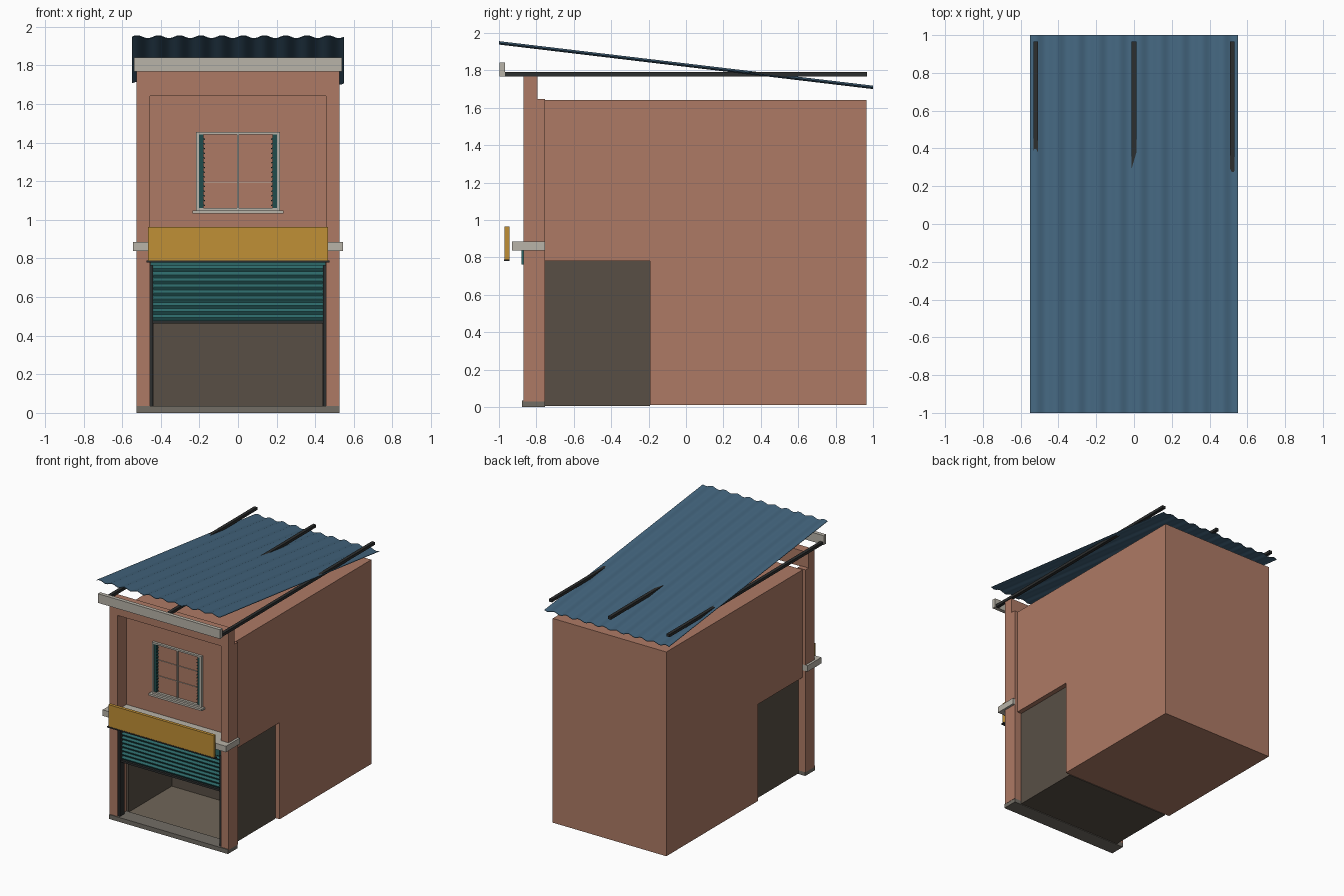
import bpy, bmesh, math

if "Cube" in bpy.data.objects:
    bpy.data.objects.remove(bpy.data.objects["Cube"])


def mat(name, r, g, b):
    m = bpy.data.materials.new(name)
    lin = [((c / 255 + 0.055) / 1.055) ** 2.4 for c in (r, g, b)]
    m.diffuse_color = (*lin, 1)
    m.use_nodes = True
    m.node_tree.nodes["Principled BSDF"].inputs["Base Color"].default_value = m.diffuse_color
    return m


CLAY = mat("terracotta", 174, 122, 101)
STONE = mat("pale_stone", 184, 179, 168)
SLAB = mat("slab_grey", 114, 109, 101)
ROOM = mat("shop_dark", 88, 79, 69)
FLOOR = mat("shop_floor", 112, 102, 88)
METAL = mat("dark_metal", 44, 46, 46)
TEAL = mat("teal", 44, 104, 104)
DEEP = mat("deep_teal", 32, 76, 76)
OCHRE = mat("ochre", 192, 144, 54)
BLUE = mat("roof_blue", 67, 101, 126)


def finish(name, bm, m):
    bmesh.ops.recalc_face_normals(bm, faces=bm.faces)
    me = bpy.data.meshes.new(name)
    bm.to_mesh(me)
    bm.free()
    me.materials.append(m)
    ob = bpy.data.objects.new(name, me)
    bpy.context.collection.objects.link(ob)
    return ob


def add_box(bm, x0, x1, y0, y1, z0, z1):
    vs = bmesh.ops.create_cube(bm, size=1)["verts"]
    for v in vs:
        v.co = ((x0 + x1) / 2 + v.co.x * (x1 - x0),
                (y0 + y1) / 2 + v.co.y * (y1 - y0),
                (z0 + z1) / 2 + v.co.z * (z1 - z0))
    return vs


def boxes(name, m, *specs):
    bm = bmesh.new()
    for s in specs:
        add_box(bm, *s)
    return finish(name, bm, m)


def pair(x0, x1, *rest):
    """The same box on the right and the left."""
    return (x0, x1, *rest), (-x1, -x0, *rest)


def extrude(name, m, points, offset):
    """Closed flat outline swept along an offset vector."""
    bm = bmesh.new()
    f = bm.faces.new([bm.verts.new(p) for p in points])
    r = bmesh.ops.extrude_face_region(bm, geom=[f])
    for v in r["geom"]:
        if isinstance(v, bmesh.types.BMVert):
            v.co.x += offset[0]
            v.co.y += offset[1]
            v.co.z += offset[2]
    return finish(name, bm, m)


# House body: upper storey overhangs the open shop
side = [(-0.755, 0.782), (-0.192, 0.782), (-0.192, 0.01),
        (0.965, 0.01), (0.965, 1.641), (-0.755, 1.641)]
extrude("house_body", CLAY, [(-0.502, y, z) for y, z in side], (1.004, 0, 0))

# Front pillars and parapet
boxes("front_pillars", CLAY, *pair(0.457, 0.527, -0.87, -0.755, 0.03, 1.646))
boxes("parapet", CLAY, (-0.527, 0.527, -0.87, -0.795, 1.641, 1.768))

# Shop room: base, back, sides, ceiling and paler floor
boxes("shop_room", ROOM, (-0.465, 0.465, -0.755, -0.192, 0.005, 0.02),
      (-0.44, 0.44, -0.21, -0.194, 0.02, 0.77),
      (-0.44, 0.44, -0.755, -0.194, 0.77, 0.781),
      *pair(0.438, 0.465, -0.755, -0.192, 0.02, 0.781))
boxes("shop_floor", FLOOR, (-0.438, 0.438, -0.755, -0.21, 0.018, 0.03))
boxes("front_step", SLAB, (-0.525, 0.525, -0.877, -0.755, 0, 0.035))

# Ledge between storeys
boxes("ledge", STONE, (-0.545, 0.545, -0.93, -0.755, 0.838, 0.886))

# Sign board with lower trim
boxes("sign_board", OCHRE, (-0.465, 0.465, -0.97, -0.945, 0.79, 0.964))
boxes("sign_trim", METAL, (-0.475, 0.475, -0.973, -0.945, 0.78, 0.79))

# Roller shutter: housing, ribbed curtain, bottom bar, side rails
boxes("shutter_housing", TEAL, (-0.452, 0.452, -0.88, -0.77, 0.763, 0.838))
n = 9 * 8
wave = [(-0.833 + 0.005 * math.cos(2 * math.pi * i / 8), 0.478 + 0.285 * i / n)
        for i in range(n + 1)]
wave += [(y + 0.008, z) for y, z in reversed(wave)]
curtain = extrude("shutter_curtain", TEAL,
                  [(-0.442, y, z) for y, z in wave], (0.884, 0, 0))
boxes("shutter_bottom_bar", METAL, (-0.442, 0.442, -0.846, -0.82, 0.463, 0.479))
boxes("shutter_rails", METAL, *pair(0.44, 0.458, -0.86, -0.805, 0.035, 0.765))

# Window frame, mullion and sill
boxes("window_frame", STONE, *pair(0.203, 0.218, -0.775, -0.755, 1.048, 1.456),
      (-0.203, 0.203, -0.775, -0.755, 1.443, 1.456),
      (-0.203, 0.203, -0.775, -0.755, 1.048, 1.062))
boxes("window_sill", STONE, (-0.235, 0.235, -0.795, -0.755, 1.032, 1.048))
boxes("window_mullion", STONE, (-0.005, 0.005, -0.768, -0.755, 1.062, 1.443))
boxes("window_bars", STONE, *[(-0.203, 0.203, -0.76, -0.755, z - 0.001, z + 0.001)
                              for z in (1.192, 1.318)])

# Folded louvre shutters: stile plus tilted slats
bm = bmesh.new()
for s in pair(0.18, 0.203, -0.77, -0.755, 1.062, 1.443):
    add_box(bm, *s)
for i in range(15):
    z = 1.081 + i * 0.0245
    for k in (1, -1):
        a, b = sorted((0.172 * k, 0.183 * k))
        for v in add_box(bm, a, b, -0.769, -0.757, z - 0.003, z + 0.003):
            if abs(v.co.x) < 0.178:
                v.co.z -= 0.007
finish("window_shutters", bm, DEEP)

# Flat roof beams and front fascia
boxes("roof_beams", METAL, *[(x - 0.013, x + 0.013, -0.97, 0.967, 1.768, 1.79)
                             for x in (-0.52, 0, 0.52)])
boxes("fascia", STONE, (-0.54, 0.54, -0.998, -0.968, 1.768, 1.841))

# Sloping corrugated roof sheet
top = [(-0.55 + 0.011 * i, -1, 1.949 + 0.0075 * math.sin(2 * math.pi * i / 10))
       for i in range(101)]
low = [(x, y, z - 0.004) for x, y, z in reversed(top)]
roof = extrude("corrugated_roof", BLUE, top + low, (0, 2, -0.238))

# Smooth the ribbed sheets, keeping edges sharp
for ob in (roof, curtain):
    bpy.ops.object.select_all(action="DESELECT")
    ob.select_set(True)
    bpy.context.view_layer.objects.active = ob
    bpy.ops.object.shade_smooth_by_angle(angle=math.radians(40))
